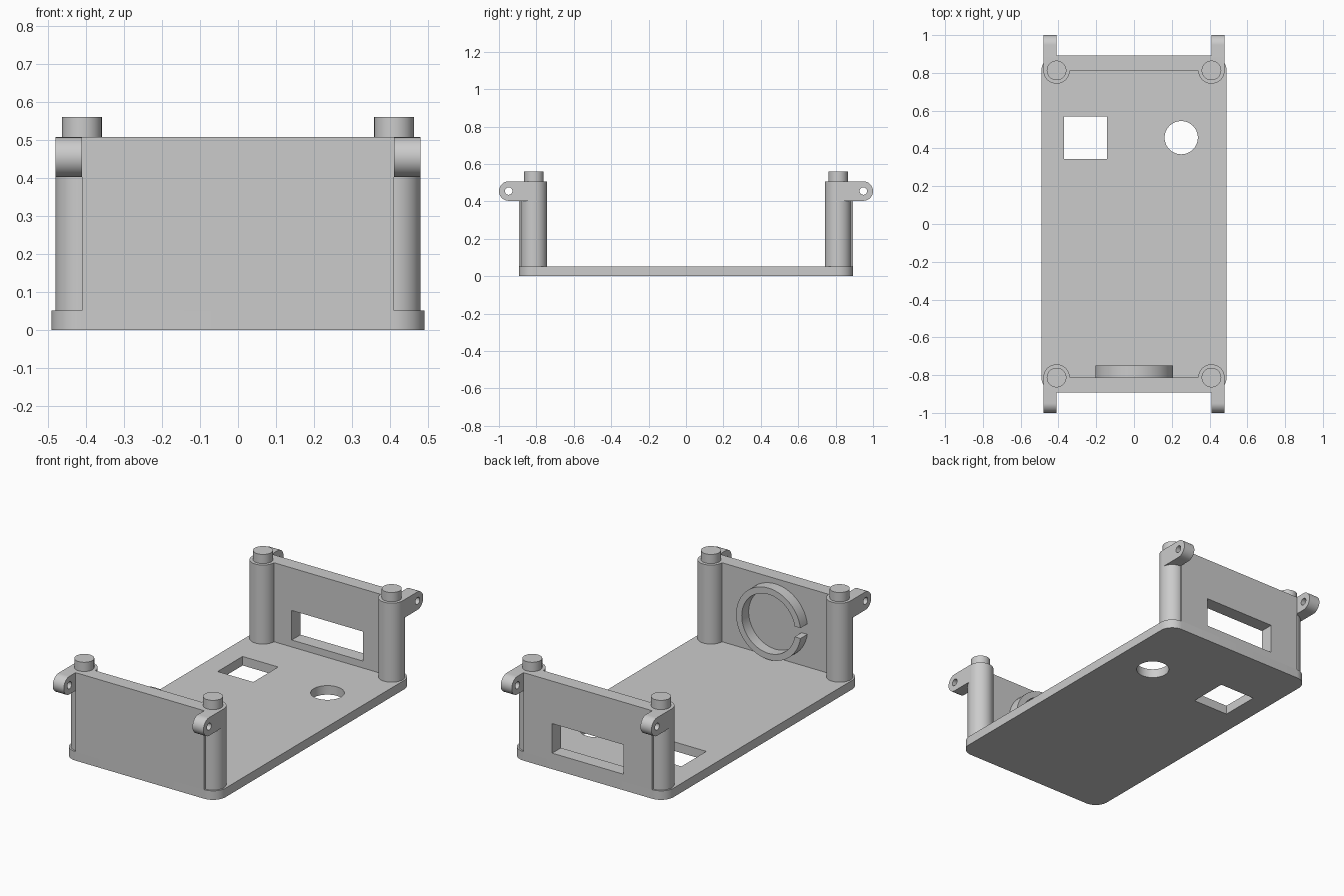
import bpy, bmesh
from math import pi, cos, sin, asin, radians
from mathutils import Matrix

cube = bpy.data.objects.get("Cube")
if cube:
    bpy.data.objects.remove(cube, do_unlink=True)

grey = bpy.data.materials.new("light_grey")
grey.use_nodes = True
grey.diffuse_color = (0.6, 0.6, 0.6, 1)
grey.node_tree.nodes["Principled BSDF"].inputs["Base Color"].default_value = (0.6, 0.6, 0.6, 1)

# Profile planes: columns give the directions of u, v and the extrusion
PLANES = {
    "XY": Matrix(((1, 0, 0), (0, 1, 0), (0, 0, 1))),
    "XZ": Matrix(((1, 0, 0), (0, 0, 1), (0, 1, 0))),
    "YZ": Matrix(((0, 0, 1), (1, 0, 0), (0, 1, 0))),
}


def arc(cx, cy, r, start=0, end=2 * pi, steps=48):
    count = steps if end - start >= 2 * pi else steps + 1
    return [(cx + r * cos(start + (end - start) * i / steps),
             cy + r * sin(start + (end - start) * i / steps)) for i in range(count)]


def rect(x0, x1, y0, y1):
    return [(x0, y0), (x1, y0), (x1, y1), (x0, y1)]


def extrude(name, loops, plane, w0, w1):
    """Fill an outline with optional holes and extrude it from w0 to w1."""
    curve = bpy.data.curves.new(name, "CURVE")
    curve.dimensions = "2D"
    curve.fill_mode = "BOTH"
    curve.extrude = (w1 - w0) / 2
    for loop in loops:
        spline = curve.splines.new("POLY")
        spline.points.add(len(loop) - 1)
        for point, (u, v) in zip(spline.points, loop):
            point.co = (u, v, 0, 1)
        spline.use_cyclic_u = True
    temp = bpy.data.objects.new(name + "_profile", curve)
    mesh = bpy.data.meshes.new_from_object(temp)
    bpy.data.objects.remove(temp)
    bpy.data.curves.remove(curve)

    bm = bmesh.new()
    bm.from_mesh(mesh)
    bmesh.ops.translate(bm, verts=bm.verts, vec=(0, 0, (w0 + w1) / 2))
    bmesh.ops.transform(bm, verts=bm.verts, matrix=PLANES[plane].to_4x4())
    bmesh.ops.remove_doubles(bm, verts=bm.verts, dist=1e-5)
    bmesh.ops.recalc_face_normals(bm, faces=bm.faces)
    bm.to_mesh(mesh)
    bm.free()
    mesh.materials.clear()
    mesh.materials.append(grey)
    mesh.shade_smooth()
    mesh.set_sharp_from_angle(angle=radians(30))
    obj = bpy.data.objects.new(name, mesh)
    bpy.context.collection.objects.link(obj)
    return obj


PX, PY = 0.41, 0.813       # post centres
BASE, TOP = 0.052, 0.507   # plate top and wall top
OUT = 0.893                # outer wall face

# Base plate with rounded corners, a square hole and a round hole
corners = [(PX, PY), (-PX, PY), (-PX, -PY), (PX, -PY)]
outline = []
for i, (x, y) in enumerate(corners):
    outline += arc(x, y, OUT - PY, i * pi / 2, (i + 1) * pi / 2, 12)
extrude("base_plate", [outline, rect(-0.37, -0.143, 0.343, 0.57), arc(0.25, 0.457, 0.088)],
        "XY", 0, BASE)

# End walls, the rear one with a rectangular window
wall = rect(-PX, PX, BASE, TOP)
extrude("front_wall", [wall], "XZ", -OUT, -PY)
extrude("back_wall", [wall, rect(-0.227, 0.227, 0.092, 0.262)], "XZ", PY, OUT)

# Split retaining ring on the inside of the front wall, open toward -x
RO, RI, RZ, GAP = 0.206, 0.17, 0.27, 0.03
a, b = asin(GAP / RO), asin(GAP / RI)
ring = arc(0, RZ, RO, -pi + a, pi - a, 64) + arc(0, RZ, RI, -pi + b, pi - b, 64)[::-1]
extrude("split_ring", [ring], "XZ", -PY, -0.75)

# Corner posts with pins and hinge lugs
for x, y in corners:
    sx, sy = (1 if x > 0 else -1), (1 if y > 0 else -1)
    place = ("back" if sy > 0 else "front") + ("_left" if sx > 0 else "_right")
    extrude(place + "_post", [arc(x, y, 0.07)], "XY", BASE, TOP)
    extrude(place + "_pin", [arc(x, y, 0.052)], "XY", TOP, 0.56)
    r = 0.052
    zc = TOP - r
    lug = [(PY, zc - r)] + arc(1 - r, zc, r, -pi / 2, pi / 2, 24) + [(PY, zc + r)]
    hole = arc(1 - r, zc, 0.02, steps=24)
    loops = [[(sy * u, v) for u, v in loop] for loop in (lug, hole)]
    w = sorted((sx * PX, sx * 0.48))
    extrude(place + "_lug", loops, "YZ", w[0], w[1])
